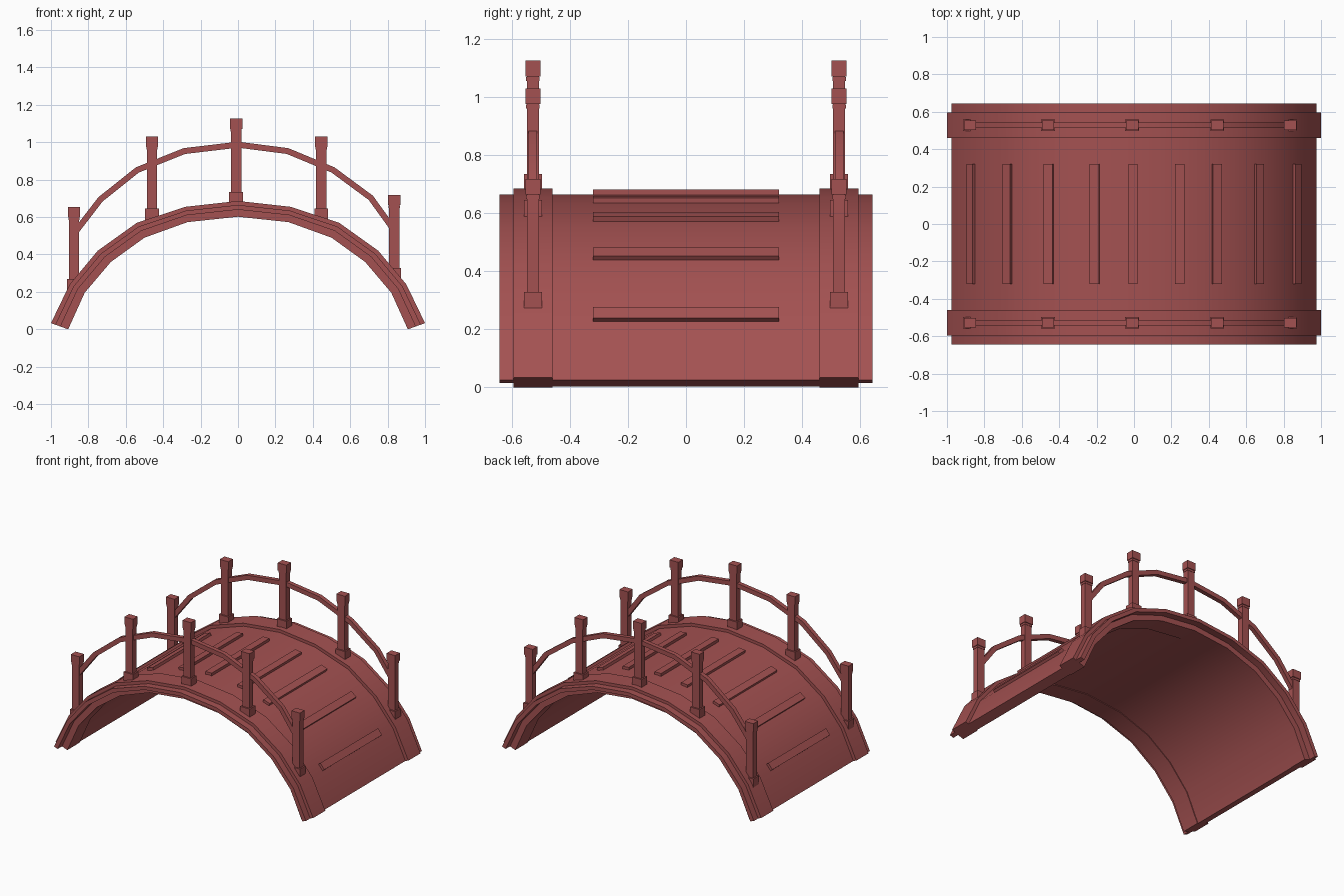
import bpy, bmesh, math
from mathutils import Vector, Matrix

cube = bpy.data.objects.get("Cube")
if cube:
    bpy.data.objects.remove(cube, do_unlink=True)

# One painted-wood colour
RED = (0.37, 0.083, 0.083, 1)
wood = bpy.data.materials.new("red_painted_wood")
wood.use_nodes = True
wood.diffuse_color = RED
wood.node_tree.nodes["Principled BSDF"].inputs["Base Color"].default_value = RED


def finish(name, bm):
    bmesh.ops.recalc_face_normals(bm, faces=bm.faces)
    mesh = bpy.data.meshes.new(name)
    bm.to_mesh(mesh)
    bm.free()
    mesh.shade_smooth()
    mesh.set_sharp_from_angle(angle=math.radians(30))
    mesh.materials.append(wood)
    obj = bpy.data.objects.new(name, mesh)
    bpy.context.collection.objects.link(obj)
    return obj


def arched_strip(name, upper, lower, y0, y1):
    """Sweep a rectangular section along two matching x-z lines."""
    bm = bmesh.new()
    rings = [[bm.verts.new((p.x, y, p.y)) for p, y in ((u, y0), (u, y1), (l, y1), (l, y0))]
             for u, l in zip(upper, lower)]
    for a, b in zip(rings, rings[1:]):
        for i in range(4):
            j = (i + 1) % 4
            bm.faces.new((a[i], a[j], b[j], b[i]))
    bm.faces.new(rings[0])
    bm.faces.new(rings[-1])
    return finish(name, bm)


def add_box(bm, centre, size, angle=0):
    m = (Matrix.Translation(centre) @ Matrix.Rotation(angle, 4, 'Y')
         @ Matrix.Diagonal((*size, 1)))
    bmesh.ops.create_cube(bm, size=1, matrix=m)


def mirrored(half):
    pts = [Vector(p) for p in half]
    return pts + [Vector((-p.x, p.y)) for p in reversed(pts[:-1])]


# Arch profile, left foot to crown, mirrored across the span
outer = mirrored([(-1, .033), (-.9, .24), (-.75, .42), (-.54, .57), (-.28, .655), (0, .686)])
inner = mirrored([(-.908, 0), (-.82, .195), (-.68, .36), (-.5, .49), (-.27, .573), (0, .602)])


def layer(t):
    return [a.lerp(b, t) for a, b in zip(outer, inner)]


# Walking deck, the body below it and the two edge beams
deck_top = layer(.25)
arched_strip("deck", deck_top, layer(.55), -.643, .643)
arched_strip("deck_underside", layer(.45), layer(.94), -.47, .47)
for side, s in (("front", -1), ("back", 1)):
    arched_strip(side + "_edge_beam", outer, inner, s * .46, s * .595)

# Raised treads following the slope
for i, x in enumerate((-.865, -.672, -.455, -.21, -.005, .243, .44, .665, .865)):
    for a, b in zip(deck_top, deck_top[1:]):
        if a.x <= x <= b.x:
            z = a.y + (b.y - a.y) * (x - a.x) / (b.x - a.x)
            # Blend the slope towards level at the crown
            tilt = 0 if abs(x) < .05 else math.atan2(a.y - b.y, b.x - a.x)
            break
    bm = bmesh.new()
    add_box(bm, (x, 0, z), (.05, .64, .036), tilt)
    finish(f"tread_{i + 1}", bm)

# Handrails
rail_line = [Vector(p) for p in (
    (-.87, .52), (-.735, .695), (-.538, .852), (-.287, .953), (0, .987),
    (.265, .953), (.508, .852), (.71, .703), (.835, .53))]
top, bottom = [], []
for i, p in enumerate(rail_line):
    d = (rail_line[min(i + 1, len(rail_line) - 1)] - rail_line[max(i - 1, 0)]).normalized()
    n = Vector((-d.y, d.x)) * .016
    top.append(p + n)
    bottom.append(p - n)
for side, s in (("front", -1), ("back", 1)):
    arched_strip(side + "_handrail", top, bottom, s * .513, s * .543)

# Posts: x, foot height, top of plinth, top of cap
posts = [(-.877, .19, .27, .655), (-.46, .58, .645, 1.03), (-.01, .66, .735, 1.126),
         (.445, .58, .645, 1.03), (.835, .262, .328, .718)]
for side, s in (("front", -1), ("back", 1)):
    y = s * .528
    for i, (x, foot, plinth, cap) in enumerate(posts):
        bm = bmesh.new()
        add_box(bm, (x, y, (foot + cap - .03) / 2), (.055, .042, cap - .03 - foot))
        add_box(bm, (x, y, (foot + plinth) / 2), (.074, .062, plinth - foot))
        add_box(bm, (x, y, cap - .0625), (.06, .046, .014))
        add_box(bm, (x, y, cap - .027), (.066, .052, .054))
        finish(f"{side}_post_{i + 1}", bm)
